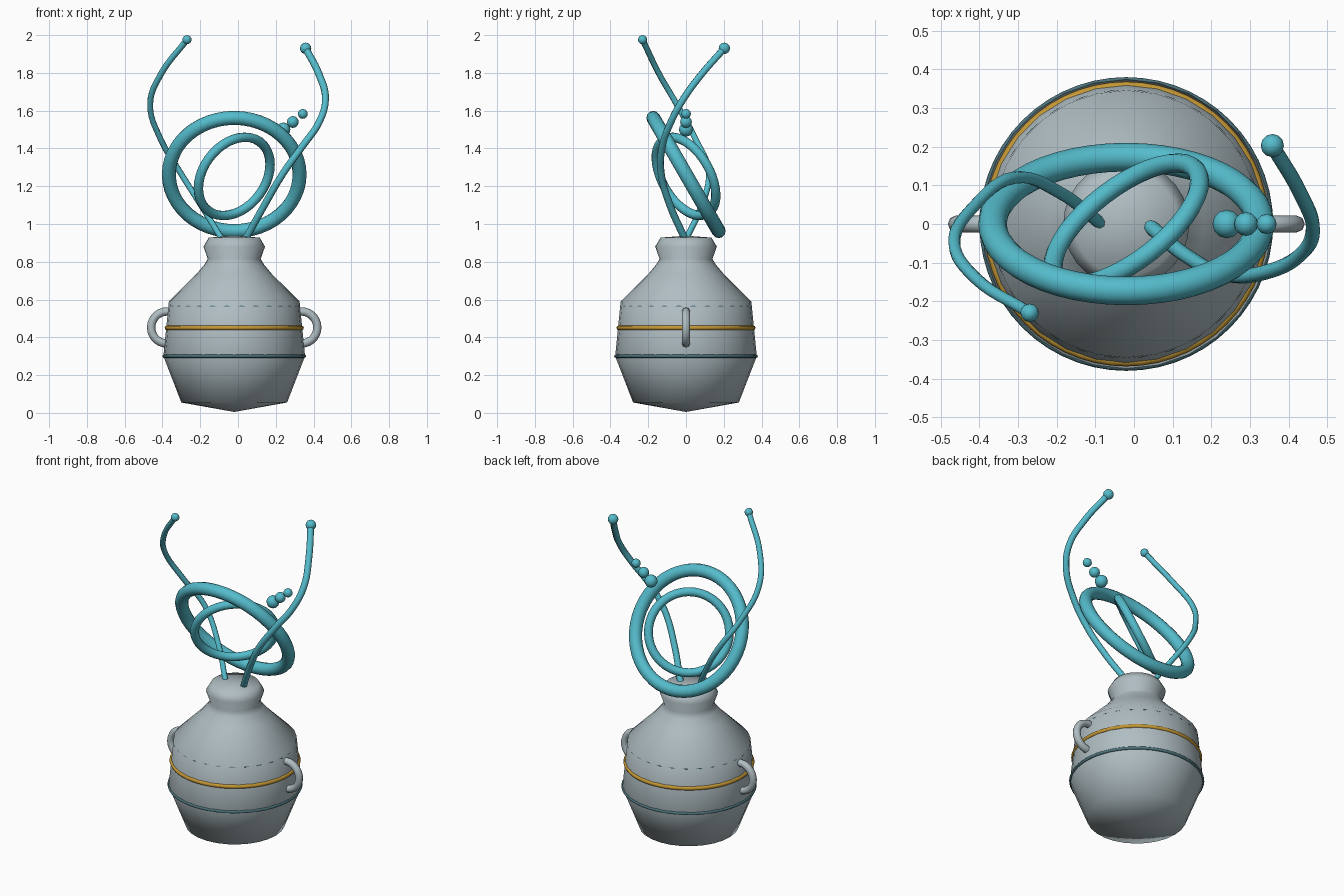
import bpy, bmesh, math
from mathutils import Vector

if "Cube" in bpy.data.objects:
    bpy.data.objects.remove(bpy.data.objects["Cube"])

CX = -0.02  # axis of the pot


def material(name, rgb):
    m = bpy.data.materials.new(name)
    m.diffuse_color = (*rgb, 1)
    m.use_nodes = True
    m.node_tree.nodes["Principled BSDF"].inputs["Base Color"].default_value = m.diffuse_color
    return m


GREY = material("pale grey", (0.43, 0.51, 0.54))
TEAL = material("bright teal", (0.09, 0.50, 0.60))
DARK = material("dark teal", (0.07, 0.17, 0.20))
GOLD = material("gold", (0.55, 0.31, 0.035))


def finish(obj, name, mat):
    obj.name = name
    obj.data.materials.append(mat)
    if obj.type == 'MESH':
        obj.data.shade_smooth()
    return obj


def torus(name, mat, loc, major, minor, normal=(0, 0, 1), segs=48, sides=10):
    rot = Vector(normal).to_track_quat('Z', 'Y').to_euler()
    bpy.ops.mesh.primitive_torus_add(location=loc, rotation=rot, major_radius=major, minor_radius=minor,
                                     major_segments=segs, minor_segments=sides)
    return finish(bpy.context.object, name, mat)


def ball(name, loc, r):
    bpy.ops.mesh.primitive_uv_sphere_add(segments=12, ring_count=8, radius=r, location=loc)
    return finish(bpy.context.object, name, TEAL)


def lathe(name, mat, profile, sides):
    bm = bmesh.new()
    rings = []
    for r, z in profile:
        if r == 0:
            rings.append([bm.verts.new((CX, 0, z))] * sides)
        else:
            rings.append([bm.verts.new((CX + r * math.cos(2 * math.pi * i / sides),
                                        r * math.sin(2 * math.pi * i / sides), z)) for i in range(sides)])
    for a, b in zip(rings, rings[1:]):
        for i in range(sides):
            j = (i + 1) % sides
            bm.faces.new(dict.fromkeys((a[i], a[j], b[j], b[i])))
    bmesh.ops.recalc_face_normals(bm, faces=bm.faces)
    me = bpy.data.meshes.new(name)
    bm.to_mesh(me)
    bm.free()
    obj = bpy.data.objects.new(name, me)
    bpy.context.collection.objects.link(obj)
    return finish(obj, name, mat)


def tendril(name, points, radius, tip):
    cu = bpy.data.curves.new(name, 'CURVE')
    cu.dimensions = '3D'
    cu.bevel_depth = radius
    cu.bevel_resolution = 2
    cu.use_fill_caps = True
    cu.resolution_u = 6
    sp = cu.splines.new('BEZIER')
    sp.bezier_points.add(len(points) - 1)
    for bp, p in zip(sp.bezier_points, points):
        bp.co = p
        bp.handle_left_type = bp.handle_right_type = 'AUTO'
    obj = bpy.data.objects.new(name, cu)
    bpy.context.collection.objects.link(obj)
    finish(obj, name, TEAL)
    ball(name + "_tip", points[-1], tip)


# Pot body with closed neck
lathe("pot_body", GREY, [(0, 0.005), (0.28, 0.055), (0.375, 0.30), (0.346, 0.59), (0.20, 0.735),
                         (0.158, 0.785), (0.14, 0.815), (0.163, 0.88), (0.135, 0.928), (0, 0.938)], 28)

# Bands around the pot
torus("lower_band", DARK, (CX, 0, 0.30), 0.371, 0.009, segs=56, sides=8)
torus("gold_band", GOLD, (CX, 0, 0.45), 0.356, 0.0125, segs=56, sides=8)
torus("upper_stitch_band", DARK, (CX, 0, 0.565), 0.3425, 0.005, segs=56, sides=8)

# Side handles
for side, label in ((-1, "left"), (1, "right")):
    torus(label + "_handle", GREY, (CX + side * 0.355, 0, 0.452), 0.085, 0.022, (0, 1, 0), 28, 8)

# Two tilted rings above the neck
torus("large_ring", TEAL, (CX, 0, 1.262), 0.346, 0.037, (0, 0.866, 0.5), 48, 12)
torus("small_ring", TEAL, (CX, 0, 1.252), 0.228, 0.025, (-0.554, 0.721, 0.416), 40, 10)

# Beads trailing off the large ring
for i, (x, z, r) in enumerate(((0.24, 1.50, 0.037), (0.29, 1.54, 0.031), (0.343, 1.583, 0.026))):
    ball(f"bead_{i + 1}", (x, 0, z), r)

# Curling tendrils
tendril("left_tendril", [(-0.085, 0, 0.92), (-0.19, 0.08, 1.09), (-0.31, 0.12, 1.28), (-0.41, 0.05, 1.45),
                         (-0.465, -0.05, 1.635), (-0.41, -0.14, 1.79), (-0.27, -0.23, 1.976)], 0.016, 0.024)
tendril("right_tendril", [(0.04, -0.005, 0.92), (0.14, -0.085, 1.10), (0.24, -0.132, 1.27), (0.34, -0.125, 1.41),
                          (0.43, -0.08, 1.54), (0.463, -0.015, 1.66), (0.43, 0.08, 1.79),
                          (0.358, 0.203, 1.93)], 0.019, 0.03)
